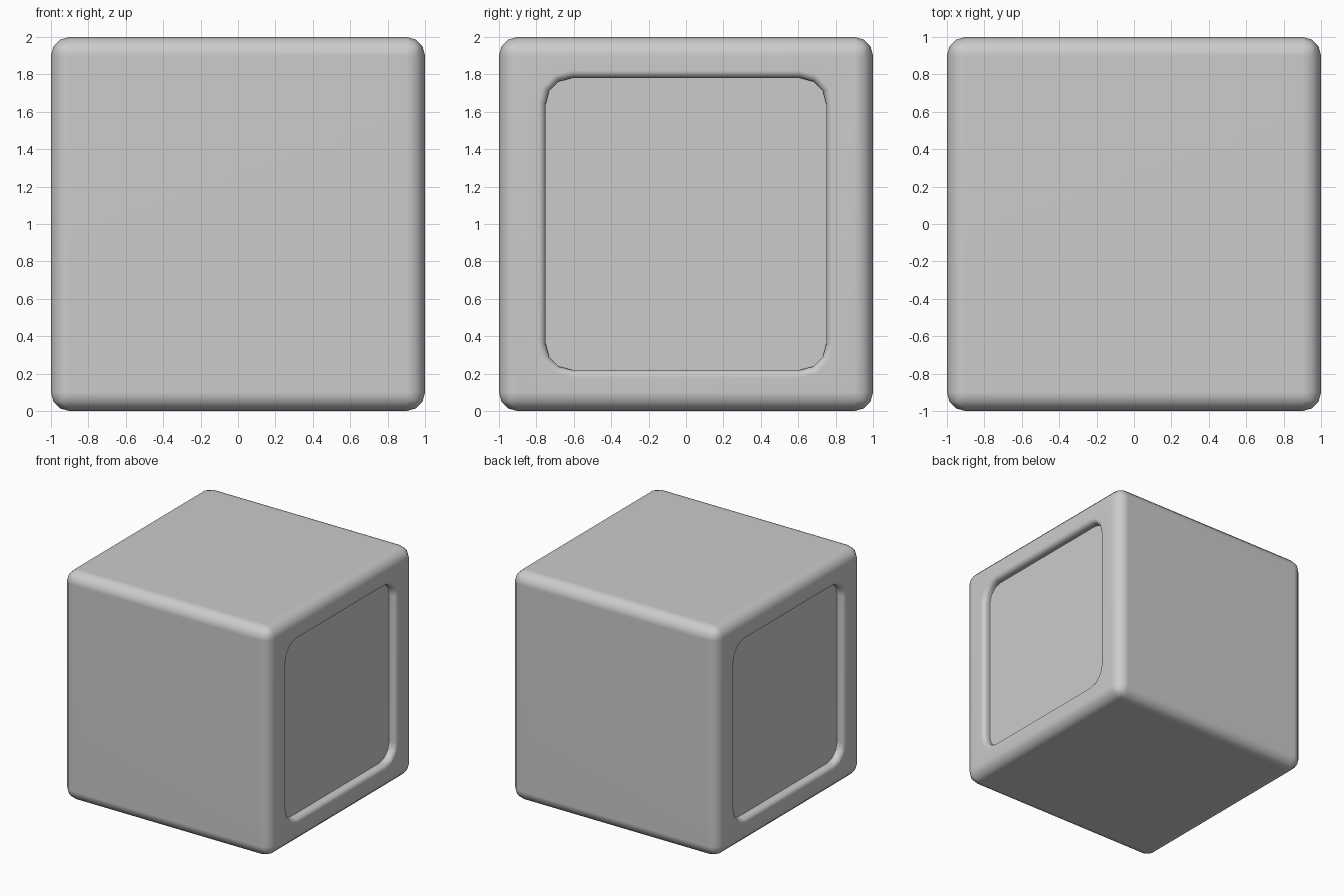
import bpy, bmesh, math

if "Cube" in bpy.data.objects:
    bpy.data.objects.remove(bpy.data.objects["Cube"])

HALF_Y, HALF_Z = 0.75, 0.78   # recess floor half sizes
DEPTH, LIP, CORNER = 0.065, 0.04, 0.14


def outline(offset, steps=3):
    """Rounded rectangle in the y-z plane, grown by offset."""
    pts, r = [], CORNER + offset
    for i, (sy, sz) in enumerate(((1, 1), (-1, 1), (-1, -1), (1, -1))):
        for k in range(steps + 1):
            a = math.radians(90 * (i + k / steps))
            pts.append((sy * (HALF_Y - CORNER) + r * math.cos(a),
                        1 + sz * (HALF_Z - CORNER) + r * math.sin(a)))
    return pts


def recess_cutter(side):
    # Lofted plug: straight wall, then a rounded flare at the lip
    profile = [(1 - DEPTH, 0)]
    for k in range(5):
        a = math.radians(22.5 * k)
        profile.append((1 - LIP + LIP * math.sin(a), LIP * (1 - math.cos(a))))
    profile.append((1.05, LIP))
    bm = bmesh.new()
    rings = [[bm.verts.new((side * x, y, z)) for y, z in outline(o)]
             for x, o in profile]
    n = len(rings[0])
    for a, b in zip(rings, rings[1:]):
        for i in range(n):
            j = (i + 1) % n
            bm.faces.new((a[i], a[j], b[j], b[i]))
    bm.faces.new(rings[0])
    bm.faces.new(rings[-1])
    bmesh.ops.recalc_face_normals(bm, faces=bm.faces)
    mesh = bpy.data.meshes.new("recess_cutter")
    bm.to_mesh(mesh)
    bm.free()
    ob = bpy.data.objects.new("recess_cutter", mesh)
    bpy.context.collection.objects.link(ob)
    ob.hide_render = True
    return ob


# Rounded cube body
bpy.ops.mesh.primitive_cube_add(size=2, location=(0, 0, 1))
body = bpy.context.object
body.name = "rounded_block"
bpy.ops.object.transform_apply(location=True, rotation=False, scale=False)
bevel = body.modifiers.new("edges", 'BEVEL')
bevel.width, bevel.segments = 0.1, 3
bpy.ops.object.modifier_apply(modifier=bevel.name)

# Shallow recessed panels on the left and right sides
for side in (1, -1):
    cutter = recess_cutter(side)
    cut = body.modifiers.new("recess", 'BOOLEAN')
    cut.operation, cut.solver, cut.object = 'DIFFERENCE', 'EXACT', cutter
    bpy.context.view_layer.objects.active = body
    bpy.ops.object.modifier_apply(modifier=cut.name)
    bpy.data.objects.remove(cutter)

# Smooth shading with the recess floor edge kept sharp
body.select_set(True)
bpy.ops.object.shade_smooth_by_angle(angle=math.radians(40))
weighted = body.modifiers.new("flat_faces", 'WEIGHTED_NORMAL')
weighted.keep_sharp = True
